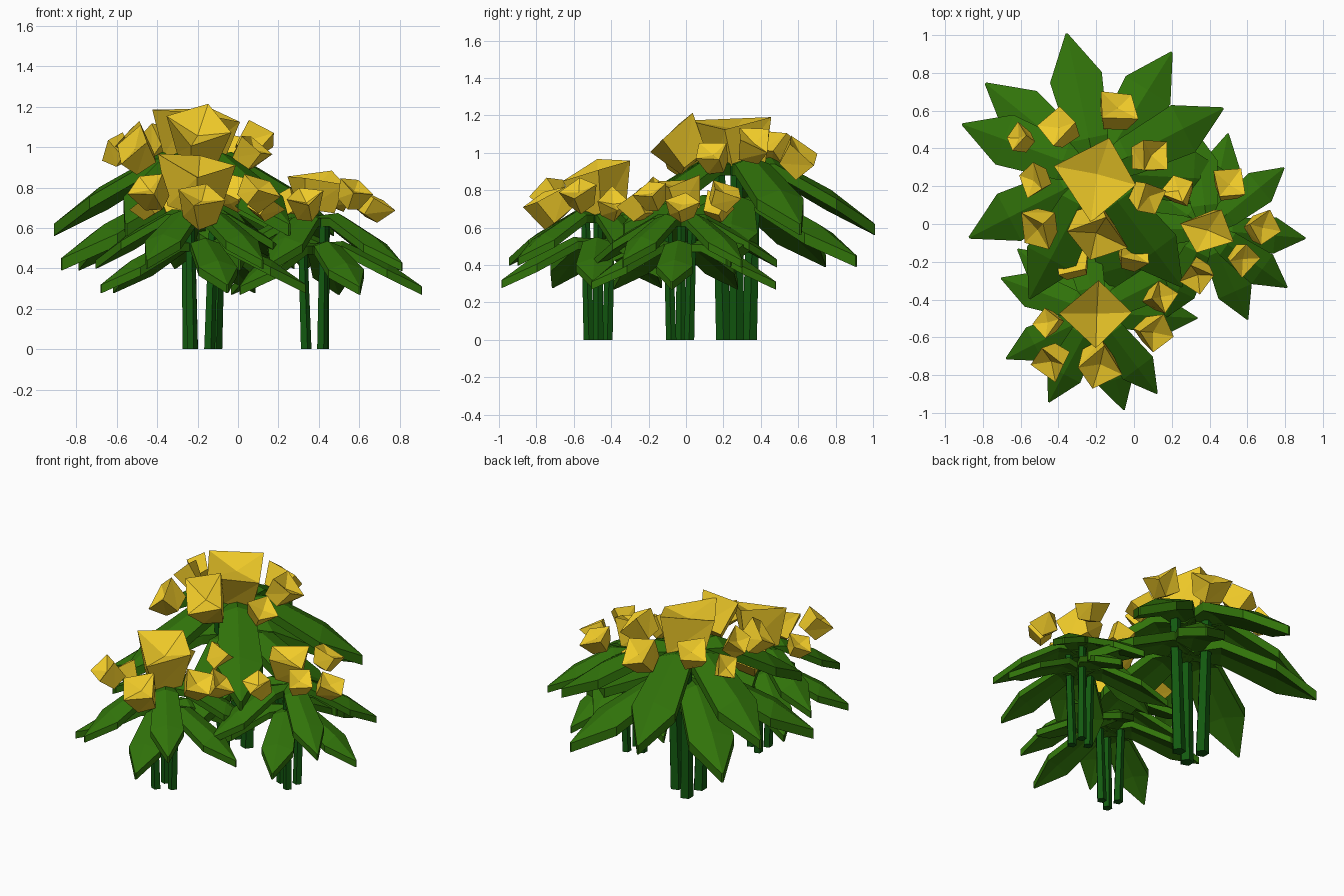
import bpy, math, random
from mathutils import Vector

if "Cube" in bpy.data.objects:
    bpy.data.objects.remove(bpy.data.objects["Cube"])

random.seed(11)


def material(name, color):
    m = bpy.data.materials.new(name)
    m.diffuse_color = (*color, 1)
    m.use_nodes = True
    m.node_tree.nodes["Principled BSDF"].inputs["Base Color"].default_value = m.diffuse_color
    return m


LEAF = material("leaf green", (0.03, 0.17, 0.003))
STEM = material("stem green", (0.006, 0.10, 0.005))
PETAL = material("petal yellow", (0.88, 0.60, 0.022))


def make(name, verts, faces, mat):
    me = bpy.data.meshes.new(name)
    me.from_pydata(verts, [], faces)
    me.materials.append(mat)
    ob = bpy.data.objects.new(name, me)
    bpy.context.collection.objects.link(ob)
    bpy.context.view_layer.objects.active = ob
    bpy.ops.object.mode_set(mode='EDIT')
    bpy.ops.mesh.select_all(action='SELECT')
    bpy.ops.mesh.normals_make_consistent(inside=False)
    bpy.ops.object.mode_set(mode='OBJECT')


def polar(centre, angle, r, z):
    a = math.radians(angle)
    return Vector((centre.x + r * math.cos(a), centre.y + r * math.sin(a), z))


# Thick ridged leaf: flat start near the stems, knee, then a straight drooping blade
def leaf(centre, angle, tip_z, drop, s):
    width, thick, reach = 0.28 * s, 0.06 * s, 0.755 * s
    side = polar(Vector(), angle + 90, 1, 0)
    tip = polar(centre, angle, reach, tip_z)
    knee = polar(centre, angle, reach * 0.25, tip_z + drop)
    base = Vector((centre.x, centre.y, knee.z))
    down = Vector((0, 0, -thick))
    verts, faces = [], []
    for p, w in ((base, 0.35), (knee, 0.75), (knee.lerp(tip, 0.58), 1.0), (tip, 0.04)):
        e = side * width * 0.5 * w
        ridge = Vector((0, 0, width * 0.17 * w))
        verts += [p - e, p + ridge, p + e, p + e + down, p + ridge * 0.5 + down, p - e + down]
    for i in range(0, 18, 6):
        for j in range(6):
            k = (j + 1) % 6
            faces.append((i + j, i + k, i + 6 + k, i + 6 + j))
    make("leaf", verts, faces + [tuple(range(6)), tuple(range(18, 24))], LEAF)


# Chunky four-sided cup blossom with a dented, jagged top
def blossom(name, pos, radius, lean):
    rot = Vector((0, 0, 1)).rotation_difference(Vector(lean).normalized())
    turn = random.random() * math.tau
    verts = []
    for r, z, jit in ((0.78, -0.8, 0.1), (1.2, 0.55, 0.22)):
        for i in range(4):
            a = turn + i * math.tau / 4 + random.uniform(-0.15, 0.15)
            rr = r * random.uniform(0.9, 1.1)
            verts.append((rr * math.cos(a), rr * math.sin(a), z + random.uniform(-jit, jit)))
    verts += [(0, 0, -0.85), (0, 0, 0.2)]
    verts = [Vector(pos) + rot @ (Vector(v) * radius) for v in verts]
    faces = []
    for i in range(4):
        j = (i + 1) % 4
        faces += [(i, j, 4 + j), (i, 4 + j, 4 + i), (j, i, 8), (4 + i, 4 + j, 9)]
    make(name, verts, faces, PETAL)


# Five-sided stem leaning outward
def stem(centre, angle, s):
    verts = []
    for r, z, thick in ((0.08, 0, 0.042), (0.11, 0.93, 0.034)):
        p = polar(centre, angle, r * s, z * s)
        verts += [polar(p, 72 * i, thick * s, p.z) for i in range(5)]
    faces = [(i, (i + 1) % 5, 5 + (i + 1) % 5, 5 + i) for i in range(5)]
    make("stem", verts, faces + [tuple(range(5)), tuple(range(5, 10))], STEM)


LEAF_ANGLES = (27, 58, 102, 141, 160, 207, 242, 286, 307, 357)


# One plant: stems, alternating high and low leaves, a main blossom and a ring of small ones
def plant(x, y, s, turn, head_z, head_r, ring_z, ring):
    c = Vector((x, y, 0))
    for k in range(3):
        stem(c, 120 * k + turn, s)
    for i, a in enumerate(LEAF_ANGLES):
        tip_z, drop = (0.45, 0.29) if i % 2 else (0.62, 0.32)
        leaf(c, a + turn, tip_z * s, drop * s, s)
    blossom("main_blossom", (x, y, head_z), head_r, (0.1, -0.15, 1))
    for i, (bx, by, r) in enumerate(ring):
        z = ring_z + (0.035 if i % 2 else -0.025)
        blossom("small_blossom", (bx, by, z), r, (2 * (bx - x), 2 * (by - y), 0.75))


# Tall back plant
plant(-0.2, 0.27, 1.0, 0, 1.09, 0.19, 1.0,
      [(-0.6, 0.45, 0.07), (-0.39, 0.5, 0.095), (-0.09, 0.6, 0.105), (0.08, 0.36, 0.095),
       (0.07, 0.15, 0.085), (-0.2, -0.03, 0.135), (-0.5, -0.02, 0.1), (-0.52, 0.23, 0.08)])
# Front plant
plant(-0.2, -0.47, 0.71, 0, 0.82, 0.165, 0.74,
      [(-0.45, -0.52, 0.07), (-0.43, -0.72, 0.085), (-0.18, -0.73, 0.11), (0.09, -0.57, 0.085),
       (0.13, -0.39, 0.075), (-0.01, -0.16, 0.09), (-0.32, -0.2, 0.095)])
# Right-hand plant
plant(0.39, -0.03, 0.69, -63, 0.79, 0.12, 0.735,
      [(0.24, 0.17, 0.075), (0.5, 0.2, 0.085), (0.67, -0.02, 0.08), (0.57, -0.18, 0.075),
       (0.34, -0.26, 0.08)])
